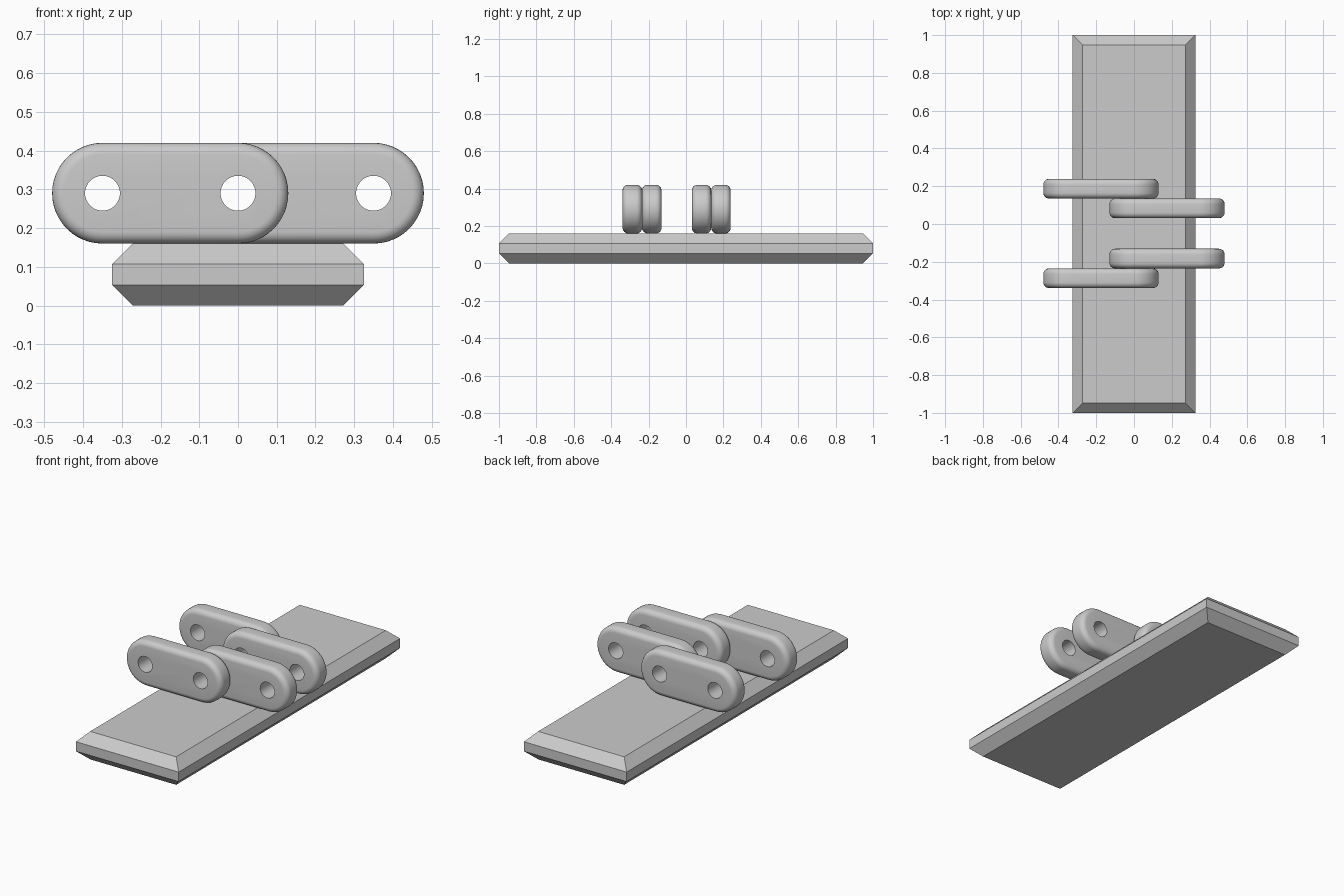
import bpy
import bmesh
from math import pi, cos, sin, radians
from mathutils import Matrix

cube = bpy.data.objects.get("Cube")
if cube:
    bpy.data.objects.remove(cube, do_unlink=True)

# Single grey material
grey = bpy.data.materials.new("plain grey")
grey.use_nodes = True
colour = (0.6, 0.6, 0.6, 1)
grey.diffuse_color = colour
grey.node_tree.nodes["Principled BSDF"].inputs["Base Color"].default_value = colour

PITCH, RADIUS, THICK, HOLE, ROUND = 0.35, 0.13, 0.104, 0.045, 0.03
PLATE_TOP = 0.16


def add_object(name, bm):
    bmesh.ops.recalc_face_normals(bm, faces=bm.faces)
    mesh = bpy.data.meshes.new(name)
    bm.to_mesh(mesh)
    bm.free()
    obj = bpy.data.objects.new(name, mesh)
    bpy.context.collection.objects.link(obj)
    mesh.materials.append(grey)
    return obj


def activate(obj):
    bpy.ops.object.select_all(action='DESELECT')
    obj.select_set(True)
    bpy.context.view_layer.objects.active = obj


# Base plate: a box chamfered around its top and bottom rims
bm = bmesh.new()
bmesh.ops.create_cube(bm, size=1)
bmesh.ops.scale(bm, vec=(0.65, 2, PLATE_TOP), verts=bm.verts)
bmesh.ops.translate(bm, vec=(0, 0, PLATE_TOP / 2), verts=bm.verts)
rims = [e for e in bm.edges if abs(e.verts[0].co.z - e.verts[1].co.z) < 0.001]
bmesh.ops.bevel(bm, geom=rims, offset=0.053, segments=1, affect='EDGES')
add_object("base_plate", bm)

# Link: a stadium slab with rounded rims, centred between its two holes
bm = bmesh.new()
steps = 24
outline = []
for side, start in ((1, -pi / 2), (-1, pi / 2)):
    for i in range(steps + 1):
        a = start + pi * i / steps
        outline.append((side * PITCH / 2 + RADIUS * cos(a), -THICK / 2, RADIUS * sin(a)))
face = bm.faces.new([bm.verts.new(p) for p in outline])
extruded = bmesh.ops.extrude_face_region(bm, geom=[face])["geom"]
moved = [v for v in extruded if isinstance(v, bmesh.types.BMVert)]
bmesh.ops.translate(bm, vec=(0, THICK, 0), verts=moved)
rims = [e for e in bm.edges if abs(e.verts[0].co.y - e.verts[1].co.y) < 0.001]
bmesh.ops.bevel(bm, geom=rims, offset=ROUND, segments=6, profile=0.5, affect='EDGES')
link = add_object("link", bm)

# Pin holes drilled through the link
bm = bmesh.new()
for side in (-1, 1):
    place = Matrix.Translation((side * PITCH / 2, 0, 0)) @ Matrix.Rotation(pi / 2, 4, 'X')
    bmesh.ops.create_cone(bm, cap_ends=True, segments=48, radius1=HOLE, radius2=HOLE,
                          depth=THICK * 3, matrix=place)
drill = add_object("hole_cutter", bm)
drill.hide_render = True
activate(link)
cut = link.modifiers.new("holes", 'BOOLEAN')
cut.object = drill
cut.operation = 'DIFFERENCE'
cut.solver = 'EXACT'
bpy.ops.object.modifier_apply(modifier=cut.name)
bpy.data.objects.remove(drill, do_unlink=True)
bpy.ops.object.shade_smooth_by_angle(angle=radians(30))

# Two outer links on the right, two inner ones on the left
places = {
    "back_right_link": (-1, 0.187),
    "back_left_link": (1, 0.083),
    "front_left_link": (1, -0.183),
    "front_right_link": (-1, -0.287),
}
for i, (name, (side, y)) in enumerate(places.items()):
    obj = link if i == 0 else link.copy()
    if i:
        bpy.context.collection.objects.link(obj)
    obj.name = name
    obj.location = (side * PITCH / 2, y, PLATE_TOP + RADIUS)
